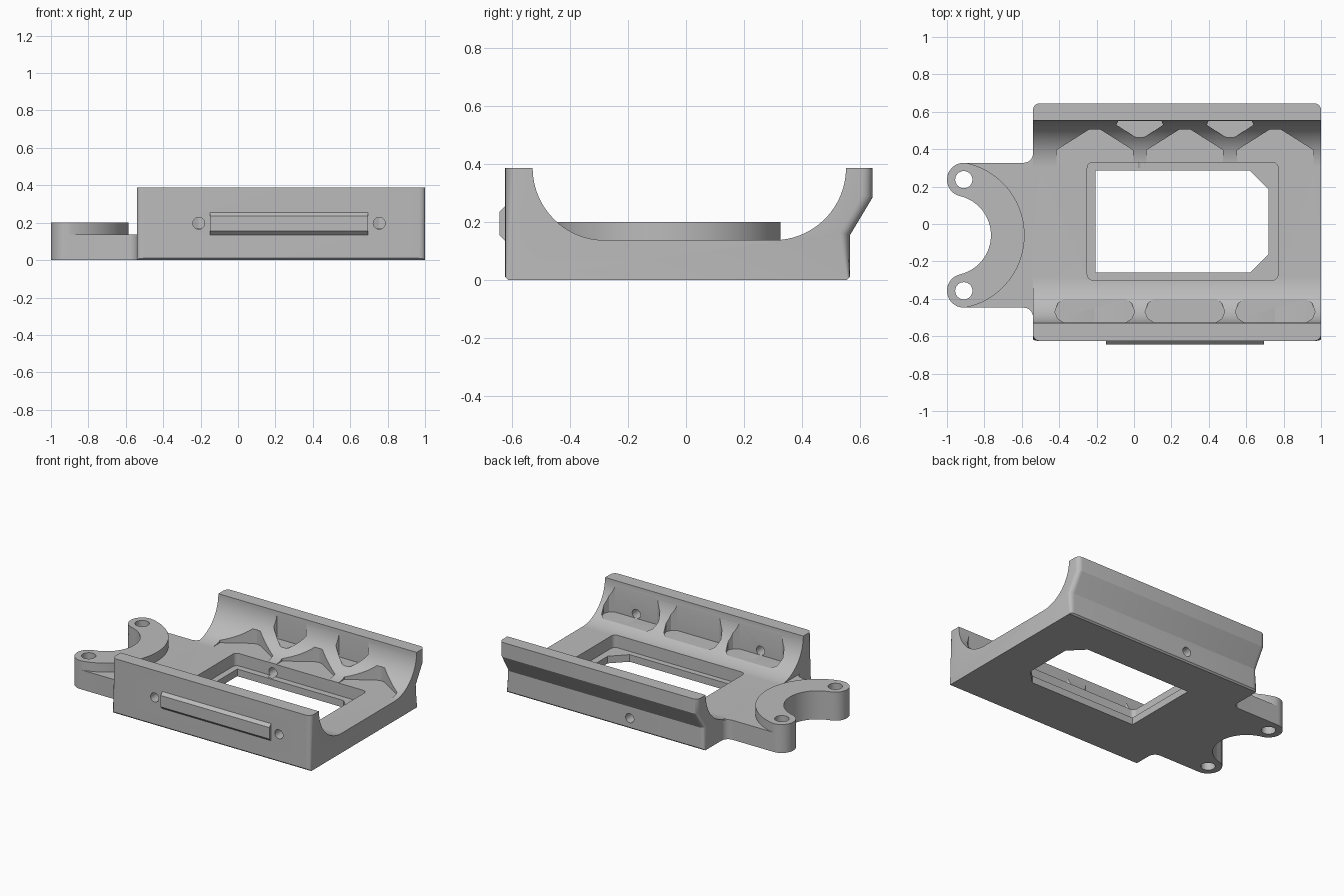
import bpy, bmesh
from math import sin, cos, radians, atan2, hypot, degrees

cube = bpy.data.objects.get("Cube")
if cube:
    bpy.data.objects.remove(cube, do_unlink=True)

grey = bpy.data.materials.new("plain grey")
grey.use_nodes = True
COLOUR = (0.5, 0.5, 0.5, 1)
grey.diffuse_color = COLOUR
grey.node_tree.nodes["Principled BSDF"].inputs["Base Color"].default_value = COLOUR

FLOOR, TOP = 0.137, 0.387
X0, X1 = -0.54, 1.0


def arc(cx, cy, r, a0, a1, n=16):
    """Points on an arc, angles in degrees."""
    steps = [radians(a0 + (a1 - a0) * i / n) for i in range(n + 1)]
    return [(cx + r * cos(a), cy + r * sin(a)) for a in steps]


def circle(cx, cy, r, n=32):
    return arc(cx, cy, r, 0, 360, n)[:-1]


def rounded(x0, x1, y0, y1, r):
    return (arc(x1 - r, y1 - r, r, 0, 90, 6) + arc(x0 + r, y1 - r, r, 90, 180, 6)
            + arc(x0 + r, y0 + r, r, 180, 270, 6) + arc(x1 - r, y0 + r, r, 270, 360, 6))


def prism(name, outline, axis, lo, hi):
    """Extrude a closed outline along an axis: x takes (y, z), y takes (x, z), z takes (x, y)."""
    place = {"x": lambda p: (lo, p[0], p[1]),
             "y": lambda p: (p[0], lo, p[1]),
             "z": lambda p: (p[0], p[1], lo)}[axis]
    bm = bmesh.new()
    face = bm.faces.new([bm.verts.new(place(p)) for p in outline])
    new = bmesh.ops.extrude_face_region(bm, geom=[face])["geom"]
    shift = [hi - lo if a == axis else 0 for a in "xyz"]
    bmesh.ops.translate(bm, verts=[g for g in new if isinstance(g, bmesh.types.BMVert)], vec=shift)
    bmesh.ops.recalc_face_normals(bm, faces=bm.faces)
    mesh = bpy.data.meshes.new(name)
    bm.to_mesh(mesh)
    bm.free()
    mesh.materials.append(grey)
    obj = bpy.data.objects.new(name, mesh)
    bpy.context.collection.objects.link(obj)
    return obj


def combine(target, other, operation):
    """Apply a boolean and discard the helper."""
    other.hide_render = True
    mod = target.modifiers.new("boolean", "BOOLEAN")
    mod.object, mod.operation, mod.solver = other, operation, "EXACT"
    bpy.context.view_layer.objects.active = target
    bpy.ops.object.modifier_apply(modifier=mod.name)
    bpy.data.objects.remove(other, do_unlink=True)


# Cradle body: trough profile with an overhanging back lip
R = TOP - FLOOR
profile = ([(-0.615, 0), (0.557, 0), (0.567, 0.01), (0.567, 0.155), (0.645, 0.285),
            (0.645, TOP), (0.553, TOP)]
           + arc(0.303, TOP, R, 0, -90, 24)[1:]
           + arc(-0.28, TOP, R, 270, 180, 24)
           + [(-0.625, TOP), (-0.625, 0.01)])
body = prism("cradle_body", profile, "x", X0, X1)

# Round the outer upright corners
bm = bmesh.new()
bm.from_mesh(body.data)
corners = []
for e in bm.edges:
    a, b = (v.co for v in e.verts)
    outer = all(c.y < -0.62 or c.y > 0.56 for c in (a, b))
    if outer and abs(a.x - b.x) < 1e-4 and abs(a.z - b.z) > 0.05:
        corners.append(e)
bmesh.ops.bevel(bm, geom=corners, offset=0.035, segments=5, profile=0.5, affect="EDGES")
bm.to_mesh(body.data)
bm.free()

# Mounting tab and raised horseshoe with two lugs
MID, LX, LY, LR = -0.06, -0.91, 0.297, 0.09
CX = -0.98
reach = hypot(LX - CX, LY)
tilt = degrees(atan2(LY, LX - CX))
inner = arc(CX, MID, reach - LR, -tilt, tilt, 32)
low_lug = arc(LX, MID - LY, LR, 270, 180 - tilt, 14)
high_lug = arc(LX, MID + LY, LR, 180 + tilt, 90, 14)
f = 0.05
edge = LY + LR
tab = prism("mounting_tab",
            [(-0.5, MID - edge - f)] + arc(X0 - f, MID - edge - f, f, 0, 90, 6)
            + low_lug + inner[1:] + high_lug[1:]
            + arc(X0 - f, MID + edge + f, f, 270, 360, 6) + [(-0.5, MID + edge + f)],
            "z", 0, FLOOR)
ring = prism("raised_ring",
             arc(LX, MID - LY, LR, 360 - tilt, 180 - tilt, 20) + inner[1:]
             + arc(LX, MID + LY, LR, 180 + tilt, tilt, 20)[1:]
             + arc(CX, MID, reach + LR, tilt, -tilt, 40)[1:-1],
             "z", 0, 0.2)
combine(body, tab, "UNION")
combine(body, ring, "UNION")

# Rail on the front face, with sloping long edges
rail = prism("front_rail", [(-0.6, 0.135), (-0.625, 0.135), (-0.645, 0.155),
                            (-0.645, 0.235), (-0.625, 0.255), (-0.6, 0.255)], "x", -0.15, 0.695)
combine(body, rail, "UNION")

cutters = []


def cut(*args):
    cutters.append(prism("cutter", *args))


# Lug holes, front screw holes, back screw hole
for side in (-1, 1):
    cut(circle(LX, MID + side * LY, 0.046), "z", -0.1, 0.4)
for x in (-0.21, 0.755):
    cut(circle(x, 0.197, 0.032), "y", -0.8, -0.45)
cut(circle(0.04, 0.075, 0.032), "y", 0.3, 0.7)

# Stepped window with two clipped corners
cut(rounded(-0.25, 0.77, -0.3, 0.33, 0.03), "z", 0.05, 0.3)
cut([(-0.205, -0.26), (0.62, -0.26), (0.72, -0.16), (0.72, 0.185),
     (0.62, 0.285), (-0.205, 0.285)], "z", -0.1, 0.3)

# Front wall pockets between ribs
for x in (-0.21, 0.272, 0.755):
    w, n = 0.213, 0.165
    cut([(x - n, -0.527), (x + n, -0.527), (x + w - 0.015, -0.505), (x + w, -0.47),
         (x + w - 0.015, -0.425), (x + n, -0.4), (x - n, -0.4), (x - w + 0.015, -0.425),
         (x - w, -0.47), (x - w + 0.015, -0.505)], "z", 0.166, 0.6)

# Back wall: pointed pockets at floor level, inverted ones above
for x in (-0.21, 0.272, 0.755):
    cut([(x - 0.205, 0.3), (x + 0.205, 0.3), (x + 0.205, 0.395), (x + 0.03, 0.505),
         (x, 0.513), (x - 0.03, 0.505), (x - 0.205, 0.395)], "z", FLOOR, 0.24)
for x in (0.031, 0.514):
    cut([(x, 0.457), (x + 0.03, 0.467), (x + 0.125, 0.53), (x + 0.115, 0.552),
         (x - 0.115, 0.552), (x - 0.125, 0.53), (x - 0.03, 0.467)], "z", 0.195, 0.6)

for c in cutters:
    combine(body, c, "DIFFERENCE")

bpy.ops.object.select_all(action="DESELECT")
body.select_set(True)
bpy.context.view_layer.objects.active = body
bpy.ops.object.shade_smooth_by_angle(angle=radians(25))
